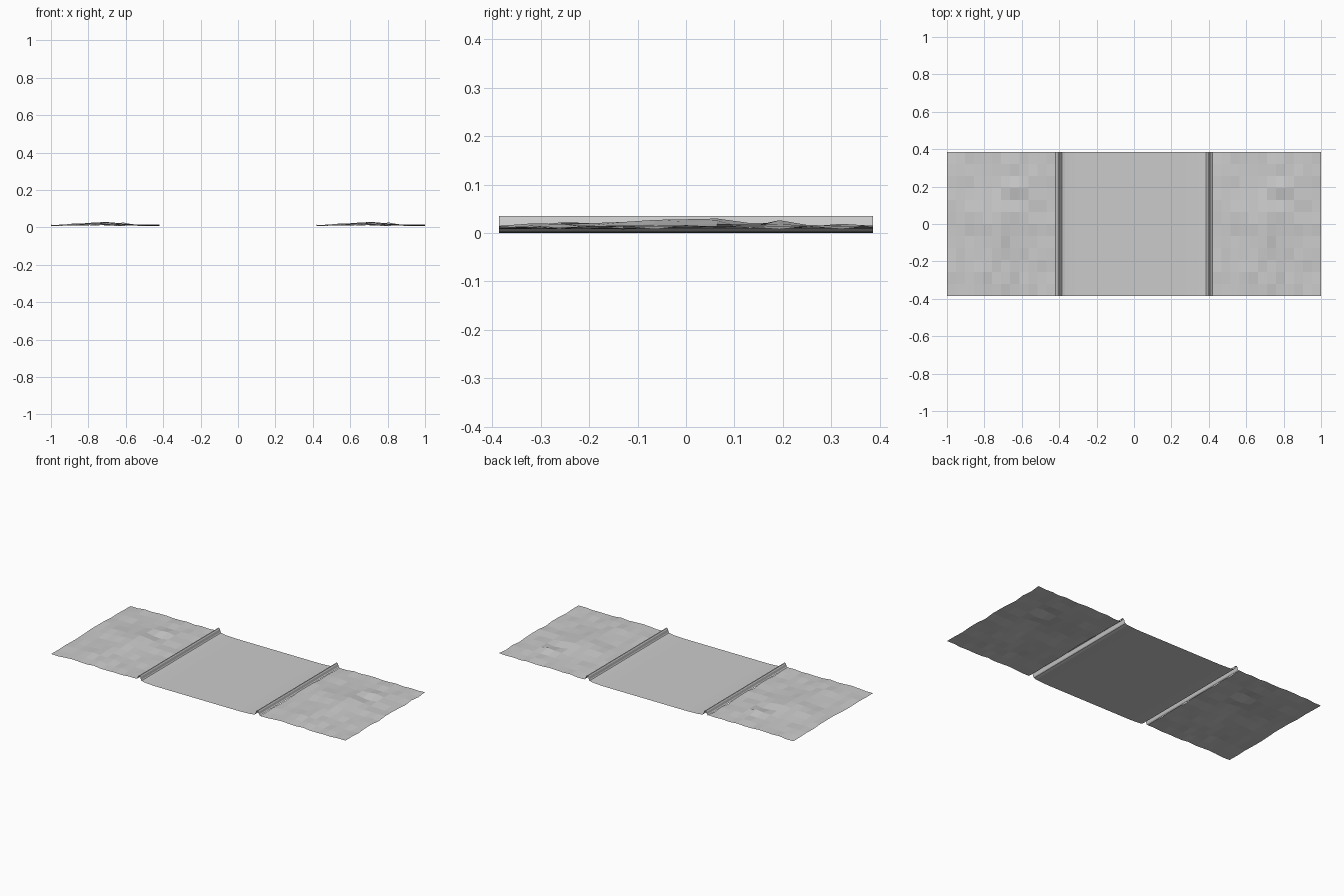
import bpy, bmesh, math, random

if "Cube" in bpy.data.objects:
    bpy.data.objects.remove(bpy.data.objects["Cube"])

HALF_Y = 0.386
INNER, OUTER, N = 0.42, 1.0, 12


def finish(bm, name):
    me = bpy.data.meshes.new(name)
    bm.to_mesh(me)
    bm.free()
    ob = bpy.data.objects.new(name, me)
    bpy.context.collection.objects.link(ob)
    return ob


def strip(name, profile):
    """Sweep an open x/z profile along y, leaving the underside open."""
    bm = bmesh.new()
    rows = [[bm.verts.new((x, y, z)) for x, z in profile] for y in (-HALF_Y, HALF_Y)]
    for i in range(len(profile) - 1):
        bm.faces.new((rows[0][i], rows[0][i + 1], rows[1][i + 1], rows[1][i]))
    return finish(bm, name)


# Road with gently raised gutters
half = [(0.28, 0.0), (0.315, 0.001), (0.35, 0.003), (0.37, 0.005), (0.385, 0.009)]
strip("road", [(-x, z) for x, z in reversed(half)] + half)

# Raised kerbs between the road and the verges
kerb = [(0.385, 0.009), (0.389, 0.014), (0.393, 0.029), (0.398, 0.035),
        (0.404, 0.035), (0.409, 0.029), (0.413, 0.016), (0.419, 0.011)]
strip("right_kerb", kerb)
strip("left_kerb", [(-x, z) for x, z in reversed(kerb)])

# Rough ground height: broad mounds plus seeded low-poly unevenness
MOUNDS = [(0.0, 0.0, 0.017, 0.09), (-0.05, -0.257, 0.008, 0.08),
          (0.08, 0.257, 0.006, 0.08), (-0.12, 0.10, 0.006, 0.08)]
rng = random.Random(4)
heights = {}
for i in range(N + 1):
    for j in range(N + 1):
        u = (i / N - 0.5) * (OUTER - INNER)
        v = (j / N - 0.5) * 2 * HALF_Y
        z = 0.011 + rng.uniform(-0.004, 0.004)
        for cx, cy, h, r in MOUNDS:
            z += h * math.exp(-((u - cx) ** 2 + (v - cy) ** 2) / (2 * r * r))
        heights[i, j] = min(max(z, 0.003), 0.036)
# One steeply tilted patch of ground
for i in (7, 8):
    heights[i, 8] -= 0.005
    heights[i, 9] += 0.006


def verge(name, cx):
    bm = bmesh.new()
    g = {(i, j): bm.verts.new((cx + (i / N - 0.5) * (OUTER - INNER),
                               (j / N - 0.5) * 2 * HALF_Y, z))
         for (i, j), z in heights.items()}
    for i in range(N):
        for j in range(N):
            bm.faces.new((g[i, j], g[i + 1, j], g[i + 1, j + 1], g[i, j + 1]))
    return finish(bm, name)


# Same ground tile on both sides of the road
verge("left_verge", -0.71)
verge("right_verge", 0.71)
